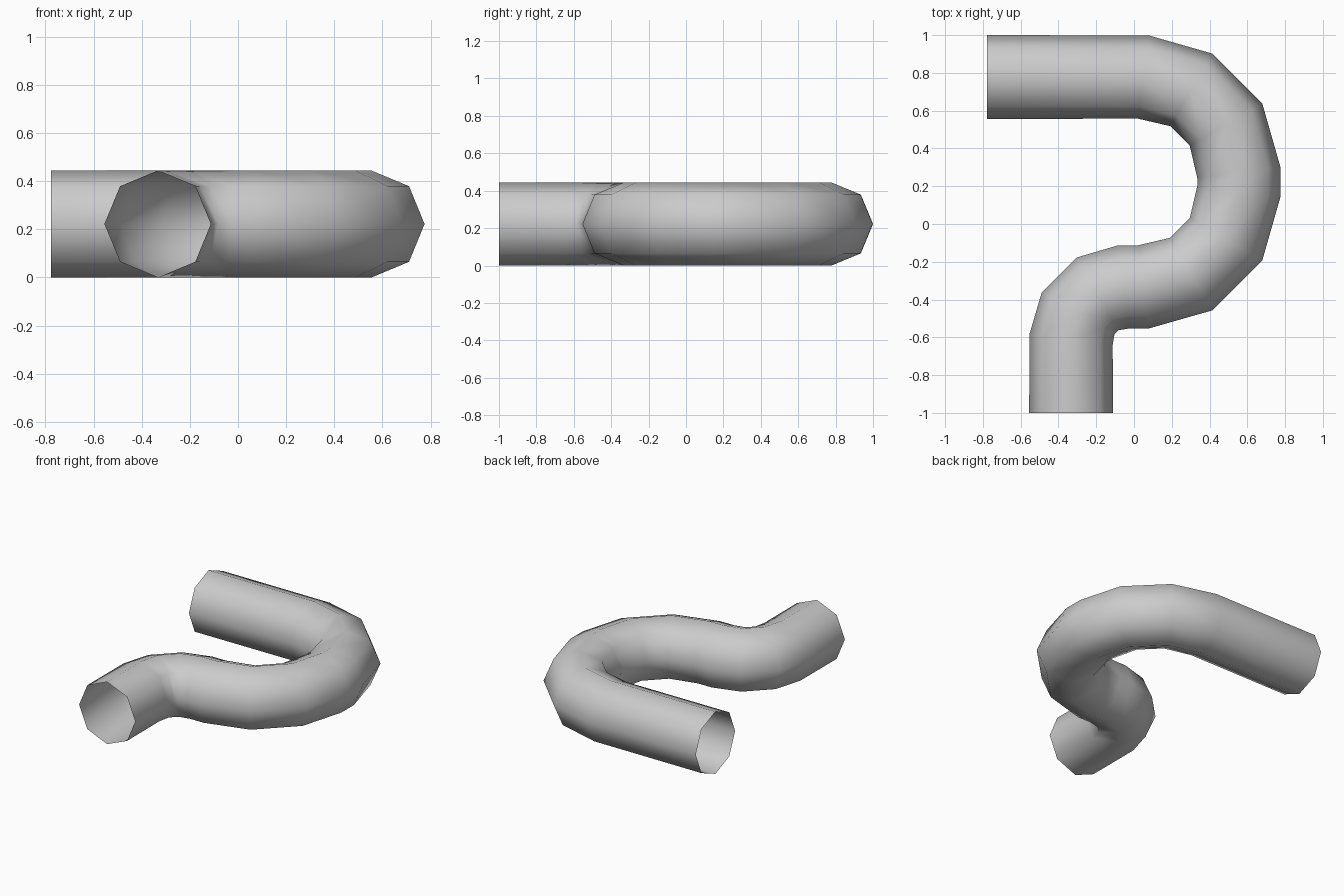
import bpy, bmesh
from math import sin, cos, radians, pi
from mathutils import Vector

if "Cube" in bpy.data.objects:
    bpy.data.objects.remove(bpy.data.objects["Cube"])

R = 0.222      # tube radius
SIDES = 8


def arc(cx, cy, r, start, end, steps=3):
    return [Vector((cx + r * cos(radians(start + (end - start) * i / steps)),
                    cy + r * sin(radians(start + (end - start) * i / steps)), R))
            for i in range(steps + 1)]


# Centre line: straight inlet, U-bend, short elbow, straight outlet
path = [Vector((-0.777, 0.778, R))]
path += arc(0.05, 0.273, 0.505, 90, 0)
path += arc(0.05, 0.172, 0.505, 0, -90)
path += arc(-0.055, -0.611, 0.278, 90, 180)
path += [Vector((-0.333, -1.0, R))]

# Octagonal rings swept along the centre line, ends left open
bm = bmesh.new()
rings = []
for i, p in enumerate(path):
    t = Vector((0, 0, 0))
    if i > 0:
        t += (p - path[i - 1]).normalized()
    if i < len(path) - 1:
        t += (path[i + 1] - p).normalized()
    t.normalize()
    side = Vector((-t.y, t.x, 0))
    rings.append([bm.verts.new(p + R * (cos(a) * side + sin(a) * Vector((0, 0, 1))))
                  for a in (2 * pi * k / SIDES for k in range(SIDES))])
for a, b in zip(rings, rings[1:]):
    for k in range(SIDES):
        n = (k + 1) % SIDES
        bm.faces.new((a[k], a[n], b[n], b[k]))
bmesh.ops.recalc_face_normals(bm, faces=bm.faces)
# Outward normals on the open tube
bm.normal_update()
f = bm.faces[0]
if f.normal.dot(f.calc_center_median() - (path[0] + path[1]) / 2) < 0:
    bmesh.ops.reverse_faces(bm, faces=bm.faces)
for f in bm.faces if not hasattr(bm.faces, "ensure_lookup_table") else list(bm.faces):
    f.smooth = True

mesh = bpy.data.meshes.new("drain_pipe")
bm.to_mesh(mesh)
bm.free()
pipe = bpy.data.objects.new("drain_pipe", mesh)
bpy.context.collection.objects.link(pipe)
